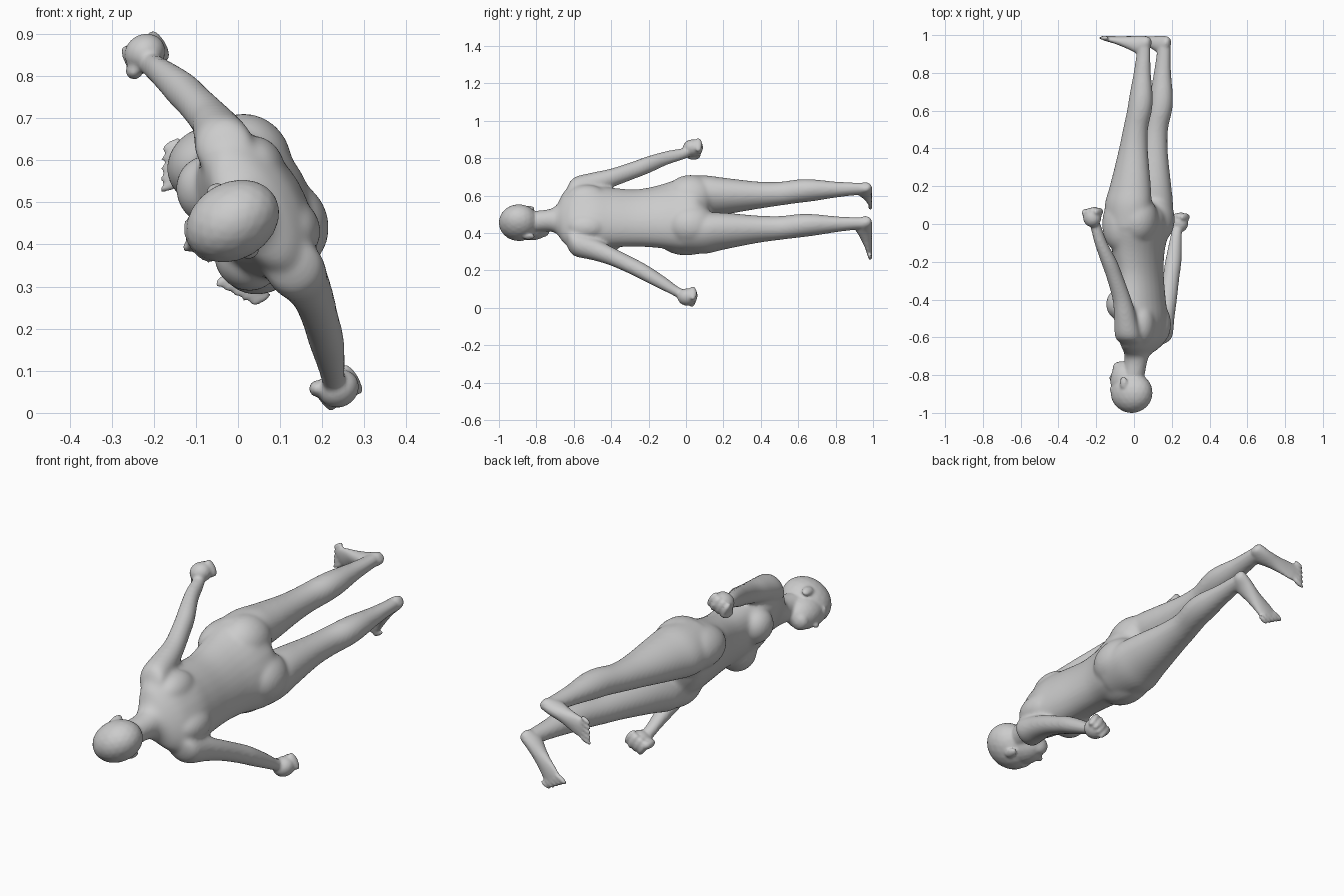
import bpy, bmesh, math
from mathutils import Vector, Matrix

# Body frame: a = sideways, b = forward, y = along the body (head at -y)
C = Vector((0.035, 0, 0.483))
T = math.radians(30)
U = Vector((-math.sin(T), 0, math.cos(T)))
F = Vector((-math.cos(T), 0, -math.sin(T)))
Y = Vector((0, 1, 0))

bm = bmesh.new()


def P(a, b, y):
    return C + U * a + F * b + Y * y


def spline(rows, steps=4):
    out = []
    n = len(rows)
    for i in range(n - 1):
        p = [rows[max(i - 1, 0)], rows[i], rows[i + 1], rows[min(i + 2, n - 1)]]
        for k in range(steps):
            t = k / steps
            out.append([0.5 * (2 * q1 + (q2 - q0) * t + (2 * q0 - 5 * q1 + 4 * q2 - q3) * t * t
                               + (3 * q1 - q0 - 3 * q2 + q3) * t ** 3) for q0, q1, q2, q3 in zip(*p)])
    return out + [list(rows[-1])]


def tube(rows, second=F, c=0, s=1, n=28):
    """Rows: a, b, y, radius sideways, radius along 'second'."""
    rings = []
    for a, b, y, r1, r2 in spline(rows):
        o = P(c + s * a, b, y)
        rings.append([bm.verts.new(o + U * r1 * math.cos(w) + second * r2 * math.sin(w))
                      for w in (2 * math.pi * k / n for k in range(n))])
    for r, q in zip(rings, rings[1:]):
        for k in range(n):
            bm.faces.new((r[k], r[(k + 1) % n], q[(k + 1) % n], q[k]))
    bm.faces.new(rings[0])
    bm.faces.new(rings[-1])


def blob(a, b, y, ra, rb, ry):
    o = P(a, b, y)
    m = Matrix((U * ra, F * rb, Y * ry)).transposed().to_4x4()
    bmesh.ops.create_icosphere(bm, subdivisions=3, radius=1, matrix=Matrix.Translation(o) @ m)


def fuse(name, iterations):
    """Turn the collected parts into one object with a single smooth skin."""
    bmesh.ops.recalc_face_normals(bm, faces=bm.faces[:])
    me = bpy.data.meshes.new(name)
    bm.to_mesh(me)
    ob = bpy.data.objects.new(name, me)
    bpy.context.collection.objects.link(ob)
    rm = ob.modifiers.new("fuse", 'REMESH')
    rm.mode = 'VOXEL'
    rm.voxel_size = 0.007
    rm.use_smooth_shade = True
    sm = ob.modifiers.new("soften", 'SMOOTH')
    sm.factor = 0.5
    sm.iterations = iterations
    return ob


# torso and neck
tube([(0, .045, -.82, .058, .058), (0, .03, -.73, .06, .062), (0, .02, -.69, .085, .065),
      (0, 0, -.655, .15, .078), (0, -.01, -.6, .188, .1), (0, -.005, -.5, .182, .122),
      (0, 0, -.4, .172, .118), (0, .005, -.27, .165, .112), (.01, .008, -.15, .18, .122),
      (.018, 0, -.03, .208, .14), (.02, -.005, .05, .208, .135), (.02, -.01, .1, .14, .09),
      (.02, -.01, .125, .06, .04)])

for s in (1, -1):
    # breast, shoulder blade, buttock, hip
    blob(s * .09, .066, -.425, .086, .08, .088)
    blob(s * .085, -.06, -.53, .075, .065, .11)
    blob(.02 + s * .088, -.045, .025, .115, .107, .135)
    blob(.02 + s * .125, .04, 0, .09, .1, .15)

    # leg
    tube([(.112, 0, -.02, .1, .12), (.115, 0, .1, .103, .13), (.108, -.01, .2, .094, .114),
          (.105, -.025, .38, .071, .082), (.106, -.04, .5, .063, .068), (.107, -.065, .6, .062, .068),
          (.107, -.075, .68, .057, .064), (.107, -.082, .8, .042, .048), (.107, -.09, .91, .033, .039),
          (.108, -.092, .965, .033, .037)], c=.018, s=s)

    # arm
    ha, hy = (.45, .035) if s > 0 else (.47, .006)
    k = ha / .455
    tube([(.13, -.012, -.635, .045, .05), (.165, -.016, -.6, .066, .07), (.2, -.02, -.5, .062, .06),
          (.238 * k, -.02, -.4, .053, .05), (.295 * k, -.008, -.28, .05, .044),
          (.336 * k, .003, -.2, .049, .043), (.39 * k, .022, -.1, .04, .034),
          (.42 * k, .034, hy - .055, .033, .03), (ha - .01, .04, hy - .01, .033, .032)],
         c=-.004, s=s)

core = fuse("core", 22)
graph = bpy.context.evaluated_depsgraph_get()
smooth_core = bpy.data.meshes.new_from_object(core.evaluated_get(graph))
bpy.data.objects.remove(core)
bm.clear()
bm.from_mesh(smooth_core)

# head: skull, face, jaw, nose, mouth, brow
blob(0, .055, -.893, .092, .117, .108)
blob(0, .095, -.83, .073, .08, .105)
blob(0, .12, -.762, .045, .045, .035)
blob(0, .17, -.815, .013, .022, .02)
blob(0, .16, -.84, .01, .018, .04)
blob(0, .155, -.785, .026, .014, .012)
blob(0, .145, -.875, .06, .03, .015)

for s in (1, -1):
    # ear
    blob(s * .086, .055, -.842, .014, .022, .034)

    # foot with toes
    tube([(.103, -.13, .962, .014, .016), (.105, -.115, .958, .029, .034), (.112, -.07, .948, .034, .048),
          (.13, -.01, .96, .037, .034), (.148, .05, .973, .045, .021), (.16, .092, .98, .05, .015),
          (.163, .11, .982, .046, .012)], second=Y, c=.018, s=s)
    for i in range(5):
        blob(.018 + s * (.13 + .0205 * i), .133 - .011 * i, .985,
             .013 - .001 * i, .036 - .002 * i, .012)

    # fist: palm, curled fingers, thumb
    ha, hy = (.45, .035) if s > 0 else (.47, .006)
    blob(s * ha, .036, hy, .045, .05, .052)
    for i in range(4):
        blob(s * (ha - .002), -.002 + .025 * i, hy + .035 - .005 * abs(i - 1), .042, .016, .022)
    blob(s * (ha - .025), .08, hy + .005, .02, .02, .038)

body = fuse("body", 4)
bm.free()
